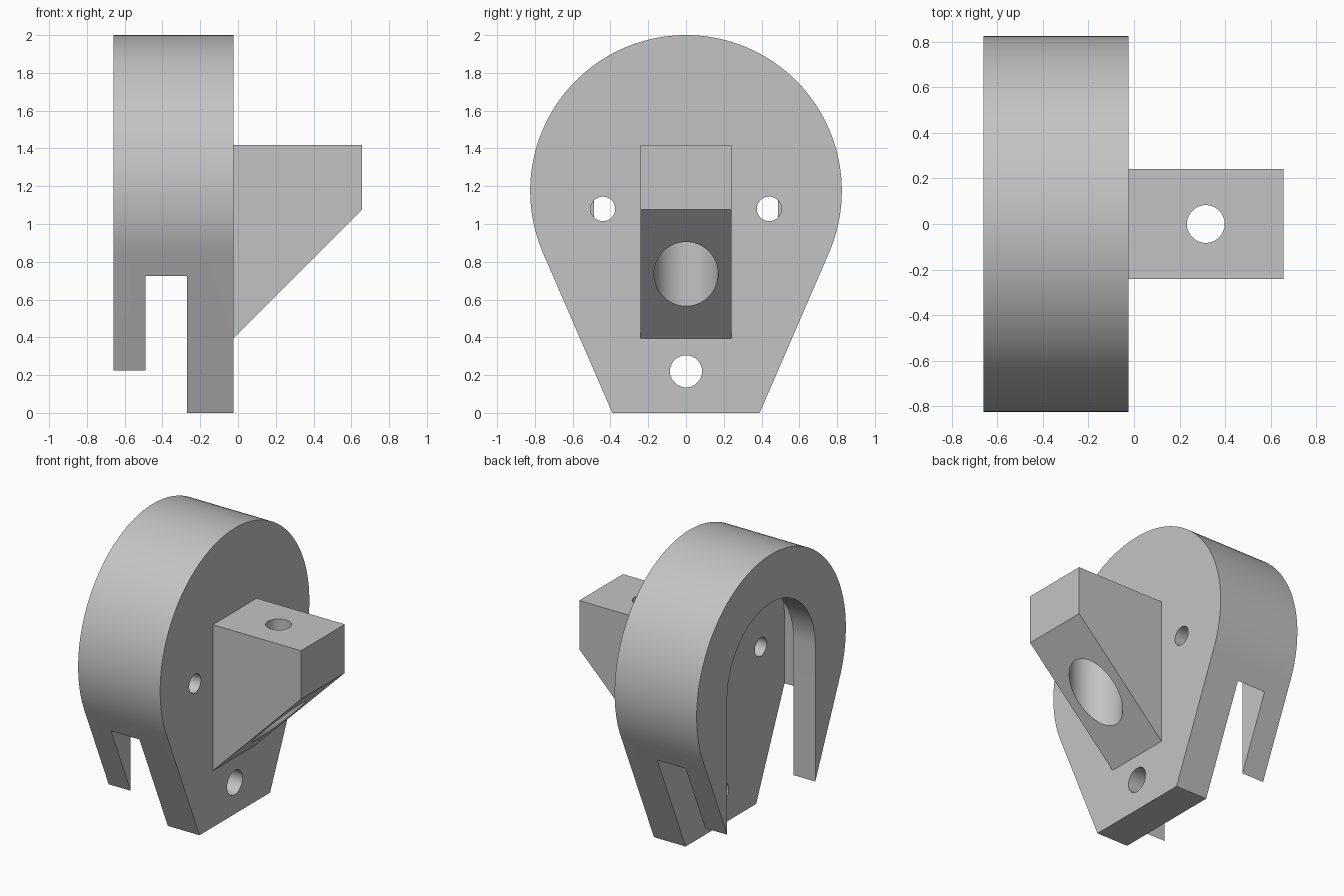
import bpy, bmesh, math

if "Cube" in bpy.data.objects:
    bpy.data.objects.remove(bpy.data.objects["Cube"], do_unlink=True)

# Single grey material
grey = bpy.data.materials.new("plain grey")
grey.use_nodes = True
color = (0.55, 0.55, 0.55, 1)
grey.diffuse_color = color
grey.node_tree.nodes["Principled BSDF"].inputs["Base Color"].default_value = color

CENTER_Z, RADIUS, FOOT = 1.175, 0.825, 0.39
BACK, CAVITY_OUT, CAVITY_IN, FACE = -0.66, -0.49, -0.27, -0.025


def prism(name, points, offset, depth):
    """Extrude a closed outline of 3D points along an offset axis."""
    bm = bmesh.new()
    face = bm.faces.new([bm.verts.new(p) for p in points])
    result = bmesh.ops.extrude_face_region(bm, geom=[face])
    moved = [v for v in result["geom"] if isinstance(v, bmesh.types.BMVert)]
    bmesh.ops.translate(bm, verts=moved, vec=[c * depth for c in offset])
    bmesh.ops.recalc_face_normals(bm, faces=bm.faces)
    mesh = bpy.data.meshes.new(name)
    bm.to_mesh(mesh)
    bm.free()
    mesh.materials.append(grey)
    obj = bpy.data.objects.new(name, mesh)
    bpy.context.collection.objects.link(obj)
    return obj


def arch(name, x0, x1, radius, foot, bottom, tilt=0.0, steps=96):
    """Round-topped outline standing on a straight foot, extruded along x."""
    points = [(x0, -foot, bottom), (x0, foot, bottom)]
    for i in range(steps + 1):
        a = -tilt + (math.pi + 2 * tilt) * i / steps
        points.append((x0, radius * math.cos(a), CENTER_Z + radius * math.sin(a)))
    return prism(name, points, (1, 0, 0), x1 - x0)


def cylinder(name, radius, depth, location, rotation=(0, 0, 0)):
    bpy.ops.mesh.primitive_cylinder_add(vertices=64, radius=radius, depth=depth,
                                        location=location, rotation=rotation)
    obj = bpy.context.object
    obj.name = name
    obj.data.materials.append(grey)
    return obj


def cut(target, cutters):
    """Subtract each cutter, then smooth the curved walls."""
    bpy.ops.object.select_all(action="DESELECT")
    bpy.context.view_layer.objects.active = target
    target.select_set(True)
    for cutter in cutters:
        cutter.hide_render = True
        mod = target.modifiers.new("cut", "BOOLEAN")
        mod.operation = "DIFFERENCE"
        mod.solver = "EXACT"
        mod.object = cutter
        bpy.ops.object.modifier_apply(modifier=mod.name)
        bpy.data.objects.remove(cutter, do_unlink=True)
    bpy.ops.object.shade_smooth_by_angle(angle=math.radians(20))


# Housing: round top whose sides run tangentially down to a narrow foot
reach = math.hypot(FOOT, CENTER_Z)
lean = math.atan2(FOOT, CENTER_Z) + math.asin(RADIUS / reach)
tilt = math.asin(RADIUS / reach) - math.atan2(FOOT, CENTER_Z)
housing = arch("housing", BACK, FACE, RADIUS, FOOT, 0, tilt)

# Stepped slot: wide inner cavity behind a narrower open mouth
cavity = arch("cavity_cutter", CAVITY_OUT, CAVITY_IN, 0.704, 0.704, -0.2)
mouth = arch("mouth_cutter", BACK - 0.1, -0.38, 0.487, 0.487, -0.3)

# Screw holes through the plate
holes = [cylinder("screw_cutter", r, 0.4, (-0.15, y, z), (0, math.pi / 2, 0))
         for y, z, r in ((-0.44, 1.08, 0.065), (0.44, 1.08, 0.065), (0, 0.22, 0.085))]
cut(housing, [cavity, mouth] + holes)

# Bracket: block with a sloping underside
outline = [(FACE, 0.395), (0.657, 1.077), (0.657, 1.417), (FACE, 1.417)]
bracket = prism("bracket", [(x, -0.242, z) for x, z in outline], (0, 1, 0), 0.484)

# Upright bolt hole with a wide bore from below
cut(bracket, [cylinder("bolt_cutter", 0.083, 2, (0.315, 0, 1)),
              cylinder("bore_cutter", 0.17, 1, (0.315, 0, 0.745))])
